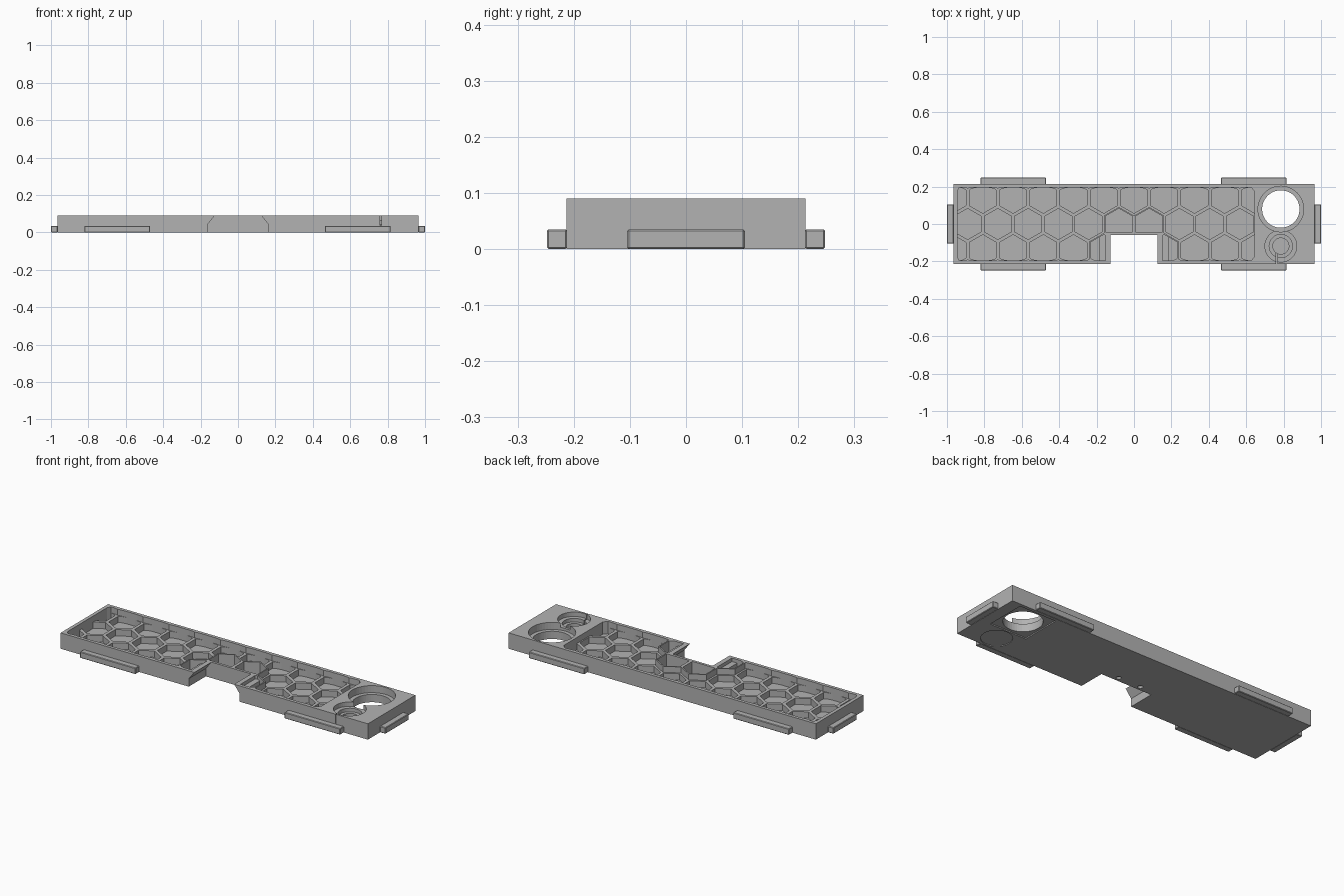
import bpy, bmesh, math
from mathutils import Vector

cube = bpy.data.objects.get("Cube")
if cube:
    bpy.data.objects.remove(cube, do_unlink=True)

grey = bpy.data.materials.new("plain grey")
grey.use_nodes = True
colour = (0.45, 0.45, 0.45, 1)
grey.diffuse_color = colour
grey.node_tree.nodes["Principled BSDF"].inputs["Base Color"].default_value = colour

TOP, FLOOR, RIB = 0.09, 0.02, 0.056
LEFT, RIGHT, EDGE = -0.945, 0.645, 0.195
PITCH = 0.1617
ROW = PITCH * math.sqrt(3) / 2


def prism(bm, pts, lo, hi, axis="z"):
    """Extrude a flat outline between two heights along z or y."""
    def place(p, h):
        return (p[0], p[1], h) if axis == "z" else (p[0], h, p[1])
    a = [bm.verts.new(place(p, lo)) for p in pts]
    b = [bm.verts.new(place(p, hi)) for p in pts]
    faces = [bm.faces.new(a), bm.faces.new(b)]
    n = len(pts)
    for i in range(n):
        j = (i + 1) % n
        faces.append(bm.faces.new((a[i], a[j], b[j], b[i])))
    bmesh.ops.recalc_face_normals(bm, faces=faces)


def rect(x0, x1, y0, y1):
    return [(x0, y0), (x1, y0), (x1, y1), (x0, y1)]


def ring(x, y, r, n=48):
    return [(x + r * math.cos(math.tau * i / n), y + r * math.sin(math.tau * i / n)) for i in range(n)]


def hexagon(x, y, apothem):
    r = apothem * 2 / math.sqrt(3)
    turns = [math.radians(30 + 60 * i) for i in range(6)]
    return [(x + r * math.cos(t), y + r * math.sin(t)) for t in turns]


def clip(pts, nx, ny, limit):
    """Keep the side of an outline where nx*x + ny*y <= limit."""
    out = []
    for p, q in zip(pts, pts[1:] + pts[:1]):
        dp = nx * p[0] + ny * p[1] - limit
        dq = nx * q[0] + ny * q[1] - limit
        if dp <= 0:
            out.append(p)
        if dp * dq < 0:
            t = dp / (dp - dq)
            out.append((p[0] + t * (q[0] - p[0]), p[1] + t * (q[1] - p[1])))
    return out


def clip_tray(pts):
    for nx, ny, limit in ((-1, 0, -LEFT), (1, 0, RIGHT), (0, 1, EDGE), (0, -1, EDGE)):
        pts = clip(pts, nx, ny, limit)
    return pts


def round_corners(pts, size):
    """Cut off the corners that touch the long rims."""
    out = []
    for i, p in enumerate(pts):
        if abs(abs(p[1]) - EDGE) > 1e-4:
            out.append(p)
            continue
        v = Vector(p)
        for near in (pts[i - 1], pts[(i + 1) % len(pts)]):
            d = Vector(near) - v
            w = v + d.normalized() * min(size, d.length * 0.4)
            out.append((w.x, w.y))
    return out


def make(name, bm):
    mesh = bpy.data.meshes.new(name)
    bm.to_mesh(mesh)
    bm.free()
    mesh.materials.append(grey)
    ob = bpy.data.objects.new(name, mesh)
    bpy.context.scene.collection.objects.link(ob)
    return ob


def carve(ob, bm):
    """Subtract a set of prisms and bake the result."""
    cutter = make("cutter", bm)
    cutter.hide_render = True
    mod = ob.modifiers.new("cut", "BOOLEAN")
    mod.operation, mod.solver, mod.object = "DIFFERENCE", "EXACT", cutter
    mod.use_self = True
    graph = bpy.context.evaluated_depsgraph_get()
    mesh = bpy.data.meshes.new_from_object(ob.evaluated_get(graph))
    ob.modifiers.clear()
    ob.data = mesh
    bpy.data.objects.remove(cutter, do_unlink=True)


# Main slab
bm = bmesh.new()
prism(bm, rect(-0.965, 0.965, -0.213, 0.213), 0, TOP)
body = make("tray_body", bm)

# Front notch, wider underneath
bm = bmesh.new()
prism(bm, [(-0.16, -0.05), (0.16, -0.05), (0.16, 0.045), (0.117, 0.1), (-0.117, 0.1), (-0.16, 0.045)],
      -0.3, -0.06, "y")
carve(body, bm)

# Honeycomb: low ribs over most of the tray, tall ribs around the notch
pockets, clearance = bmesh.new(), bmesh.new()
for row in (-1, 0, 1):
    for k in range(-6, 5):
        x, y = (k + (0.5 if row == 0 else 0)) * PITCH, row * ROW
        if row == -1 and k == 0:
            continue
        inner = clip_tray(hexagon(x, y, PITCH / 2 - 0.009))
        if len(inner) < 3:
            continue
        if row == 0 and abs(x) < PITCH:
            prism(pockets, clip(inner, 0, -1, 0.045), FLOOR, 0.1)
        elif row == -1 and abs(k) == 1:
            prism(pockets, clip(inner, -k, 0, -0.185), FLOOR, 0.075)
            prism(pockets, clip(inner, -k, 0, -0.152), 0.07, 0.1)
        else:
            prism(pockets, round_corners(inner, 0.022), FLOOR, 0.1)
            outer = clip_tray(hexagon(x, y, PITCH / 2 + 0.002))
            prism(clearance, round_corners(outer, 0.03), RIB, 0.11)
carve(body, pockets)
carve(body, clearance)

# Large through hole with a ledge, and its square seat underneath
HX, HY = 0.785, 0.08
for outline, lo, hi in ((ring(HX, HY, 0.1), -0.1, 0.2),
                        (ring(HX, HY, 0.122), 0.05, 0.15),
                        (rect(HX - 0.115, HX + 0.115, HY - 0.115, HY + 0.115), -0.05, 0.006)):
    bm = bmesh.new()
    prism(bm, outline, lo, hi)
    carve(body, bm)

# Small stepped socket, its slit, the round seat below and two pin holes
SX, SY = 0.785, -0.118
for outline, lo, hi in ((ring(SX, SY, 0.085), 0.065, 0.15),
                        (ring(SX, SY, 0.062), 0.045, 0.14),
                        (ring(SX, SY, 0.043), 0.02, 0.13),
                        (rect(0.76, 0.766, -0.3, -0.15), 0.036, 0.16),
                        (ring(SX, SY - 0.005, 0.08), -0.05, 0.004),
                        (ring(-0.07, -0.035, 0.013, 16), -0.04, 0.012),
                        (ring(0.07, -0.035, 0.013, 16), -0.04, 0.012)):
    bm = bmesh.new()
    prism(bm, outline, lo, hi)
    carve(body, bm)

# Low mounting tabs around the outside
tabs = {"front_left_tab": rect(0.465, 0.815, -0.248, -0.212),
        "front_right_tab": rect(-0.82, -0.47, -0.248, -0.212),
        "back_left_tab": rect(0.465, 0.815, 0.212, 0.248),
        "back_right_tab": rect(-0.82, -0.47, 0.212, 0.248),
        "left_end_tab": rect(0.964, 1.0, -0.105, 0.105),
        "right_end_tab": rect(-1.0, -0.964, -0.105, 0.105)}
for name, outline in tabs.items():
    bm = bmesh.new()
    prism(bm, outline, 0, 0.035)
    bmesh.ops.bevel(bm, geom=bm.edges[:], offset=0.003, segments=1, affect="EDGES")
    make(name, bm)
